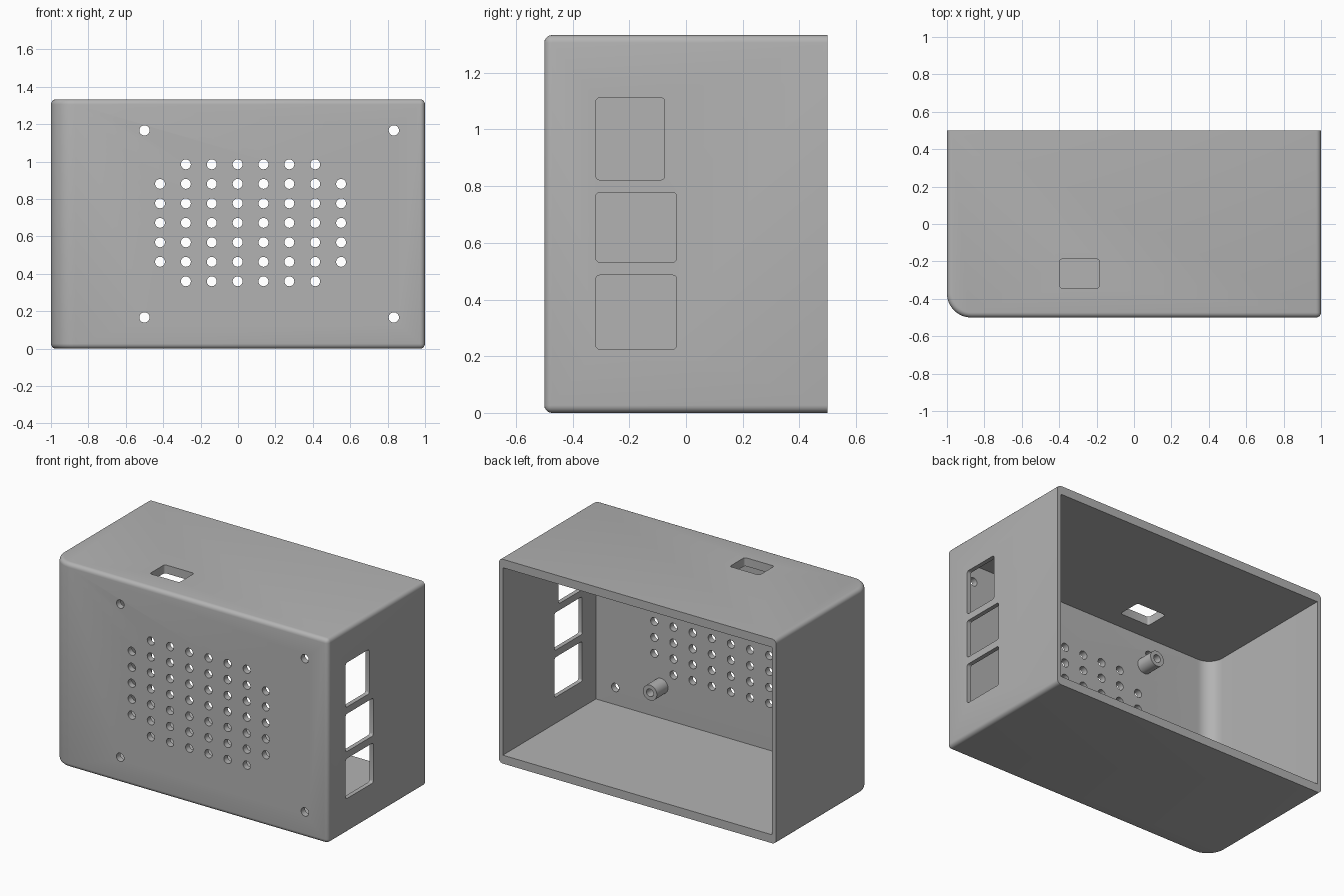
import bpy
import bmesh
from math import sin, cos, pi, radians
from mathutils import Matrix, Vector

cube = bpy.data.objects.get("Cube")
if cube:
    bpy.data.objects.remove(cube, do_unlink=True)

WIDTH, DEPTH, HEIGHT = 2.0, 1.0, 1.333
WALL_X, WALL_Z, INNER_FRONT = 0.028, 0.055, -0.46

grey = bpy.data.materials.new("plain grey")
grey.use_nodes = True
grey.diffuse_color = (0.45, 0.45, 0.45, 1)
grey.node_tree.nodes["Principled BSDF"].inputs["Base Color"].default_value = (0.45, 0.45, 0.45, 1)


def add_object(name, bm):
    bmesh.ops.recalc_face_normals(bm, faces=bm.faces)
    mesh = bpy.data.meshes.new(name)
    bm.to_mesh(mesh)
    bm.free()
    mesh.materials.append(grey)
    obj = bpy.data.objects.new(name, mesh)
    bpy.context.collection.objects.link(obj)
    return obj


def plan_prism(x0, x1, y0, y1, z0, z1, radius):
    """Upright prism whose front corner at x0 is rounded."""
    bm = bmesh.new()
    steps = 12
    points = [(x1, y0), (x1, y1), (x0, y1)]
    for i in range(steps + 1):
        a = pi + i / steps * pi / 2
        points.append((x0 + radius + radius * cos(a), y0 + radius + radius * sin(a)))
    base = bm.faces.new([bm.verts.new((x, y, z0)) for x, y in points])
    top = bmesh.ops.extrude_face_region(bm, geom=[base])
    for v in top["geom"]:
        if isinstance(v, bmesh.types.BMVert):
            v.co.z = z1
    bmesh.ops.recalc_face_normals(bm, faces=bm.faces)
    return bm


def add_tube(bm, x, z, y0, y1, radius, sides=24):
    """Closed cylinder lying along y."""
    mat = Matrix.Translation((x, (y0 + y1) / 2, z)) @ Matrix.Rotation(pi / 2, 4, "X")
    bmesh.ops.create_cone(bm, cap_ends=True, segments=sides, radius1=radius,
                          radius2=radius, depth=y1 - y0, matrix=mat)


def add_window(bm, low, high, axis, radius=0.014):
    """Box cutter with its four corners rounded around the given axis."""
    low, high = Vector(low), Vector(high)
    part = bmesh.new()
    bmesh.ops.create_cube(part, size=1)
    for v in part.verts:
        v.co = (low + high) / 2 + v.co * (high - low)
    edges = [e for e in part.edges if abs((e.verts[0].co - e.verts[1].co)[axis]) > 1e-4]
    bmesh.ops.bevel(part, geom=edges, offset=radius, segments=4, profile=0.5, affect="EDGES")
    temp = bpy.data.meshes.new("temp")
    part.to_mesh(temp)
    part.free()
    bm.from_mesh(temp)
    bpy.data.meshes.remove(temp)


def cut(target, cutter):
    mod = target.modifiers.new("cut", "BOOLEAN")
    mod.operation = "DIFFERENCE"
    mod.solver = "EXACT"
    mod.object = cutter
    bpy.context.view_layer.objects.active = target
    bpy.ops.object.modifier_apply(modifier=mod.name)
    bpy.data.objects.remove(cutter, do_unlink=True)


def smooth(obj):
    bpy.ops.object.select_all(action="DESELECT")
    obj.select_set(True)
    bpy.context.view_layer.objects.active = obj
    bpy.ops.object.shade_smooth_by_angle(angle=radians(35))


# Outer shell: all edges softened except the open back rim
bm = plan_prism(-WIDTH / 2, WIDTH / 2, -DEPTH / 2, DEPTH / 2, 0, HEIGHT, 0.13)
rim = [e for e in bm.edges
       if e.calc_face_angle(0) > radians(60)
       and not all(v.co.y > DEPTH / 2 - 0.001 for v in e.verts)]
bmesh.ops.bevel(bm, geom=rim, offset=0.027, segments=5, profile=0.5, affect="EDGES",
                clamp_overlap=False)
case = add_object("case_shell", bm)

# Hollow inside, open at the back
cut(case, add_object("cavity_cutter", plan_prism(
    -WIDTH / 2 + WALL_X, WIDTH / 2 - WALL_X, INNER_FRONT, DEPTH / 2 + 0.1,
    WALL_Z, HEIGHT - WALL_Z, 0.1)))

# Port windows in the left wall and one slot in the top
bm = bmesh.new()
for y1, z0, z1 in [(-0.075, 0.822, 1.112), (-0.033, 0.532, 0.778), (-0.033, 0.225, 0.486)]:
    add_window(bm, (0.9, -0.318, z0), (1.1, y1, z1), 0)
add_window(bm, (-0.398, -0.342, 1.2), (-0.184, -0.188, 1.4), 2)
cut(case, add_object("port_cutter", bm))

# Vent grid without its corners, plus four screw holes
bm = bmesh.new()
for col in range(8):
    for row in range(7):
        if not (col in (0, 7) and row in (0, 6)):
            add_tube(bm, -0.417 + col * 0.1383, 0.36 + row * 0.1042, -0.55, -0.4, 0.0265)
for x in (-0.5, 0.833):
    for z in (0.167, 1.167):
        add_tube(bm, x, z, -0.55, -0.4, 0.0275)
cut(case, add_object("vent_cutter", bm))
smooth(case)

# Hollow board standoffs on the inside of the front wall
for side, x in (("right", -0.465), ("left", 0.502)):
    for level, z in (("lower", 0.265), ("upper", 1.082)):
        bm = bmesh.new()
        add_tube(bm, x, z, INNER_FRONT - 0.005, -0.345, 0.05, 32)
        post = add_object(f"standoff_{level}_{side}", bm)
        bm = bmesh.new()
        add_tube(bm, x, z, INNER_FRONT + 0.002, -0.3, 0.025)
        cut(post, add_object("bore_cutter", bm))
        smooth(post)
